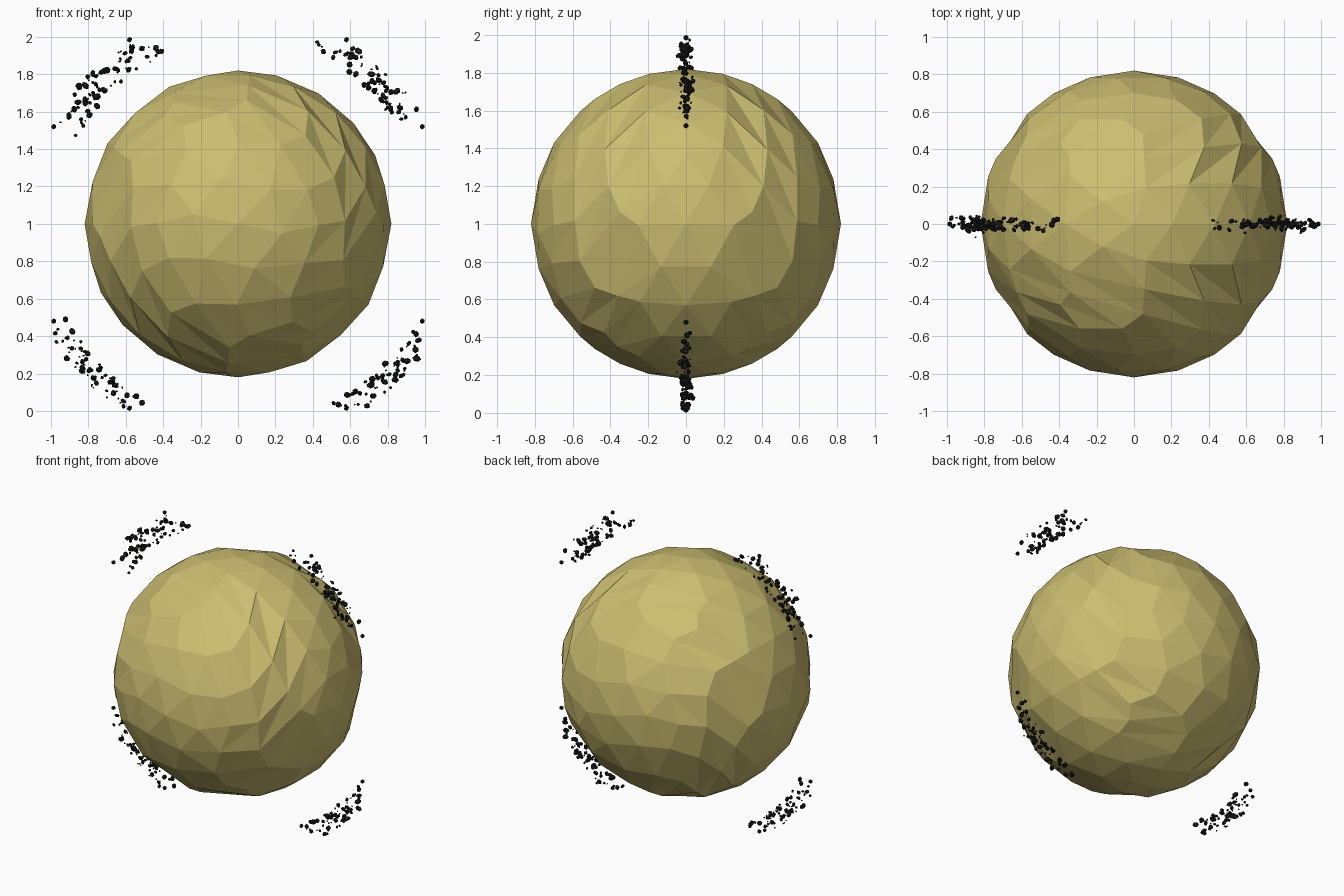
import bpy, bmesh, math, random
from mathutils import Vector, Matrix, Euler

if "Cube" in bpy.data.objects:
    bpy.data.objects.remove(bpy.data.objects["Cube"])
random.seed(7)

def material(name, rgb):
    m = bpy.data.materials.new(name)
    m.diffuse_color = (*rgb, 1)
    m.use_nodes = True
    m.node_tree.nodes["Principled BSDF"].inputs["Base Color"].default_value = m.diffuse_color
    return m

gold = material("dull gold rock", (0.60, 0.51, 0.165))
black = material("black debris", (0.012, 0.012, 0.011))

def finish(name, bm, mat):
    me = bpy.data.meshes.new(name)
    bm.to_mesh(me)
    bm.free()
    me.materials.append(mat)
    ob = bpy.data.objects.new(name, me)
    bpy.context.collection.objects.link(ob)
    return ob

# Planet: faceted ball whose front and back caps are swirled about the y axis
bm = bmesh.new()
bmesh.ops.create_icosphere(bm, subdivisions=3, radius=0.82)
for v in bm.verts:
    swirl = 2.3 * max(0.0, abs(v.co.y) - 0.25)
    v.co = Matrix.Rotation(swirl, 3, 'Y') @ v.co + Vector((0, 0, 1))
finish("planet", bm, gold)

# Debris ring: four arcs of small stones, kept inside the square |x|, |z-1| < 1
# (start angle, end angle, inner radius, outer radius)
arcs = {"upper_right": (22, 77, 1.00, 1.14), "upper_left": (152, 108, 0.98, 1.13),
        "lower_left": (205, 246, 1.05, 1.17), "lower_right": (333, 293, 1.08, 1.20)}
for name, (a0, a1, r0, r1) in arcs.items():
    bm = bmesh.new()
    count = 0
    while count < 75:
        t = random.triangular(0, 1, 0.45)
        a = math.radians(a0 + (a1 - a0) * t)
        r = random.uniform(r0, r1)
        p = Vector((r * math.cos(a), random.gauss(-0.003, 0.017), 1 + r * math.sin(a)))
        if abs(p.x) > 0.978 or abs(p.z - 1) > 0.978:
            continue
        s = random.choice((0.006, 0.010, 0.014, 0.018))
        rot = Euler([random.uniform(0, 6.28) for _ in range(3)]).to_matrix().to_4x4()
        size = Matrix.Diagonal((s, s * 0.8, s * random.uniform(0.9, 1.4), 1))
        bmesh.ops.create_icosphere(bm, subdivisions=1, radius=1,
                                   matrix=Matrix.Translation(p) @ rot @ size)
        count += 1
    # pin the outermost stones to the overall 2 unit extent
    sx, sz = (1 if "right" in name else -1), (1 if "upper" in name else -1)
    for x, z in ((0.985, 0.52), (0.58, 0.985)):
        bmesh.ops.create_icosphere(bm, subdivisions=1, radius=0.015,
                                   matrix=Matrix.Translation((sx * x, 0, 1 + sz * z)))
    finish("debris_" + name, bm, black)
